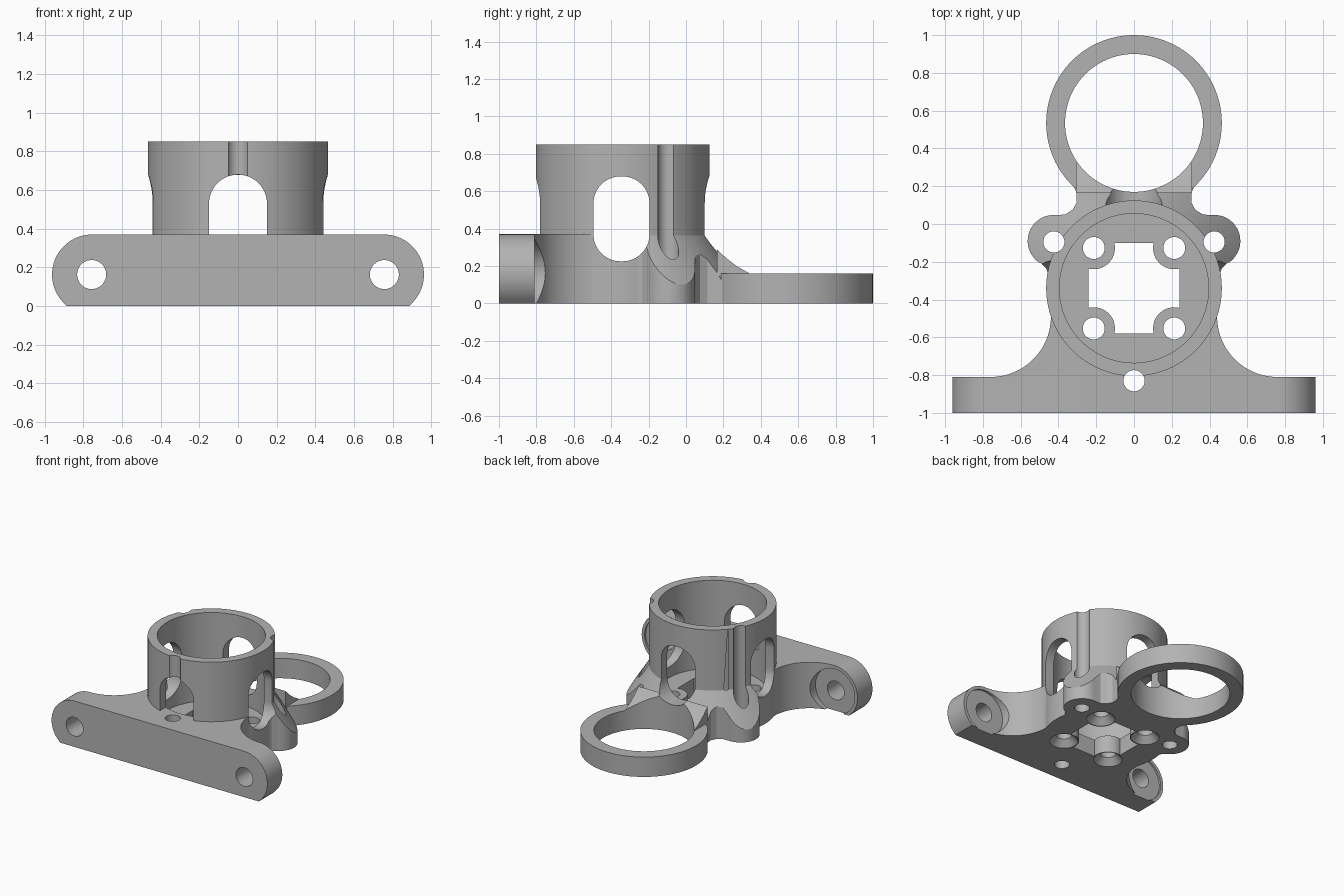
import bpy, bmesh, math
from mathutils import Vector

if "Cube" in bpy.data.objects:
    bpy.data.objects.remove(bpy.data.objects["Cube"], do_unlink=True)

grey = bpy.data.materials.new("plain grey")
grey.use_nodes = True
grey.diffuse_color = (0.45, 0.45, 0.45, 1)
grey.node_tree.nodes["Principled BSDF"].inputs["Base Color"].default_value = (0.45, 0.45, 0.45, 1)

CUP_Y, CUP_R, BORE_R = -0.34, 0.465, 0.395
BASE_H, CUP_H, FLOOR, RING_H = 0.37, 0.85, 0.14, 0.16
RING_Y, RING_R, RING_HOLE = 0.535, 0.465, 0.365


def arc(cx, cy, r, start, end, n=24):
    """Points on an arc, angles in degrees."""
    angles = [math.radians(start + (end - start) * i / n) for i in range(n + 1)]
    return [(cx + r * math.cos(a), cy + r * math.sin(a)) for a in angles]


def rounded_rect(cx, cy, hw, hh, r):
    pts = []
    for sx, sy, a in ((1, 1, 0), (-1, 1, 90), (-1, -1, 180), (1, -1, 270)):
        pts += arc(cx + sx * (hw - r), cy + sy * (hh - r), r, a, a + 90, 14)
    return pts


def mirrored(half):
    return half + [(-x, y) for x, y in reversed(half)]


def finish(bm, name):
    bmesh.ops.remove_doubles(bm, verts=bm.verts, dist=1e-5)
    bmesh.ops.recalc_face_normals(bm, faces=bm.faces)
    mesh = bpy.data.meshes.new(name)
    bm.to_mesh(mesh)
    bm.free()
    mesh.materials.append(grey)
    ob = bpy.data.objects.new(name, mesh)
    bpy.context.collection.objects.link(ob)
    return ob


def prism(name, pts, lo, hi, axis="z"):
    """Extrude a closed outline along one axis."""
    place = {"x": lambda u, v, w: (w, u, v),
             "y": lambda u, v, w: (u, w, v),
             "z": lambda u, v, w: (u, v, w)}[axis]
    bm = bmesh.new()
    face = bm.faces.new([bm.verts.new(place(u, v, lo)) for u, v in pts])
    top = bmesh.ops.extrude_face_region(bm, geom=[face])["geom"]
    shift = Vector(place(0, 0, hi - lo))
    bmesh.ops.translate(bm, vec=shift, verts=[v for v in top if isinstance(v, bmesh.types.BMVert)])
    return finish(bm, name)


def cylinder(name, u, v, r, lo, hi, axis="z", n=64):
    return prism(name, arc(u, v, r, 0, 360 - 360 / n, n - 1), lo, hi, axis)


def cone(name, x, y, r_low, r_high, lo, hi, n=96):
    bm = bmesh.new()
    bmesh.ops.create_cone(bm, cap_ends=True, segments=n, radius1=r_low, radius2=r_high, depth=hi - lo)
    bmesh.ops.translate(bm, vec=(x, y, (lo + hi) / 2), verts=bm.verts)
    return finish(bm, name)


def combine(target, tool, operation):
    """Apply a boolean and throw the tool away."""
    mod = target.modifiers.new("combine", "BOOLEAN")
    mod.operation, mod.object, mod.solver = operation, tool, "EXACT"
    deps = bpy.context.evaluated_depsgraph_get()
    mesh = bpy.data.meshes.new_from_object(target.evaluated_get(deps))
    target.modifiers.clear()
    target.data = mesh
    bpy.data.objects.remove(tool, do_unlink=True)


# Front mounting bar flowing into a waist
half = [(1.0, -1.0), (1.0, -0.81)] + arc(0.76, -0.49, 0.32, 270, 180) + [(0.44, CUP_Y)]
bracket = prism("bracket", mirrored(half), -0.1, 0.5)
low = -math.degrees(math.asin(0.163 / 0.21))
bar_end = arc(0.755, 0.163, 0.207, low, 90, 32)
bar_end = [(x, 0 if i == 0 else z) for i, (x, z) in enumerate(bar_end)]
combine(bracket, prism("bar_profile", mirrored(bar_end), -1.0, 0.2, "y"), "INTERSECT")

# Back web with two ears, tapered by a cone around the cup
web_half = [(0.40, -0.34), (0.445, -0.29), (0.465, -0.235), (0.495, -0.205)]
web_half += arc(0.425, -0.09, 0.138, -55, 95)
web_half += [(0.365, 0.05), (0.325, 0.075), (0.303, 0.115), (0.305, 0.165), (0.325, 0.22)]
web = prism("web", mirrored(web_half), 0, BASE_H)
combine(web, cone("taper", 0, CUP_Y, 0.695, CUP_R - 0.005, 0, BASE_H), "INTERSECT")
combine(bracket, web, "UNION")

# Cup, rear ring and gusset between them
combine(bracket, cylinder("cup", 0, CUP_Y, CUP_R, 0, CUP_H, n=96), "UNION")
combine(bracket, cylinder("rear_ring", 0, RING_Y, RING_R, 0, RING_H, n=96), "UNION")
gusset = [(0.165, 0.0), (0.165, 0.29), (0.215, 0.242), (0.27, 0.2), (0.34, RING_H), (0.34, 0.0)]
combine(bracket, prism("gusset", gusset, -0.308, 0.308, "x"), "UNION")

# Bores of the ring and cup
cutters = [cylinder("ring_hole", 0, RING_Y, RING_HOLE, -0.1, 1, n=96),
           cylinder("cup_bore", 0, CUP_Y, BORE_R, FLOOR, 1, n=96)]

# Cup windows: sides, back, and a front one standing on the bar
cutters.append(prism("side_windows", rounded_rect(CUP_Y - 0.005, 0.452, 0.15, 0.227, 0.145), -1, 1, "x"))
cutters.append(prism("back_window", rounded_rect(0, 0.452, 0.15, 0.227, 0.145), CUP_Y, 0.4, "y"))
front_window = [(-0.15, BASE_H), (0.15, BASE_H)] + arc(0, 0.53, 0.15, 0, 180)
cutters.append(prism("front_window", front_window, -1.1, CUP_Y, "y"))

# Three vertical rod holes that also groove the cup wall
for angle in (30, 150, 270):
    a = math.radians(angle)
    cutters.append(cylinder("rod_hole", 0.49 * math.cos(a), CUP_Y + 0.49 * math.sin(a), 0.056, -0.1, 1))

# Bar bolt holes with clearance for the bolt heads
for side in (-1, 1):
    cutters.append(cylinder("bolt_hole", side * 0.757, 0.163, 0.075, -1.1, -0.7, "y"))
    cutters.append(cylinder("bolt_clearance", side * 0.757, 0.163, 0.18, -0.825, -0.4, "y"))

# Floor opening, with bosses kept round the four screw holes
opening = prism("floor_opening", rounded_rect(0, CUP_Y, 0.24, 0.24, 0.1), -0.1, 0.3)
screws = [(sx * 0.213, CUP_Y + sy * 0.213) for sx in (-1, 1) for sy in (-1, 1)]
for x, y in screws:
    combine(opening, cylinder("boss", x, y, 0.112, -0.2, 0.4), "DIFFERENCE")
cutters.append(opening)
for x, y in screws:
    cutters.append(cylinder("screw_hole", x, y, 0.058, -0.1, 0.3))
    cutters.append(cone("countersink", x, y, 0.115, 0.05, -0.01, 0.06, 48))

for cutter in cutters:
    combine(bracket, cutter, "DIFFERENCE")

# Smooth round walls, crisp edges
bpy.ops.object.select_all(action="DESELECT")
bracket.select_set(True)
bpy.context.view_layer.objects.active = bracket
bpy.ops.object.shade_smooth_by_angle(angle=math.radians(25))
